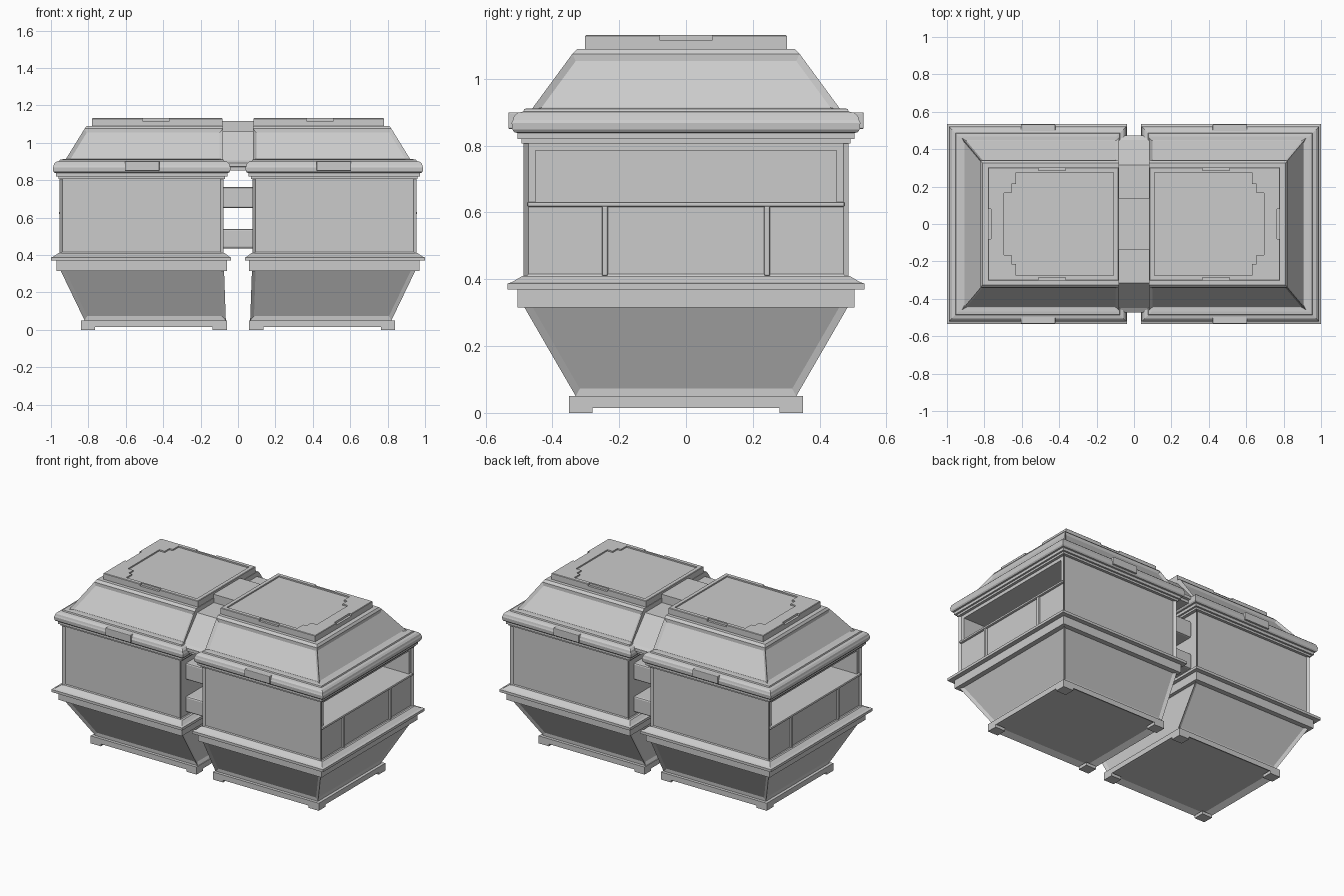
import bpy, bmesh
from mathutils import Vector

if "Cube" in bpy.data.objects:
    bpy.data.objects.remove(bpy.data.objects["Cube"])


def finish(bm, name, mirror=True, bevel=0.0, cutter=None, hidden=False):
    bmesh.ops.recalc_face_normals(bm, faces=bm.faces)
    me = bpy.data.meshes.new(name)
    bm.to_mesh(me)
    bm.free()
    ob = bpy.data.objects.new(name, me)
    bpy.context.collection.objects.link(ob)
    if hidden:
        ob.hide_render = True
        ob.hide_viewport = True
        ob.display_type = 'WIRE'
    if cutter:
        m = ob.modifiers.new("cut", 'BOOLEAN')
        m.operation, m.solver, m.object = 'DIFFERENCE', 'EXACT', cutter
    if bevel:
        m = ob.modifiers.new("bevel", 'BEVEL')
        m.width, m.segments = bevel, 2
    if mirror:
        m = ob.modifiers.new("mirror", 'MIRROR')
        m.use_mirror_merge = False
    return ob


def add_loft(bm, sections):
    """Stack rectangles (z, x0, x1, half_y) into one closed solid."""
    rings = [[bm.verts.new(p) for p in ((a, -h, z), (b, -h, z), (b, h, z), (a, h, z))]
             for z, a, b, h in sections]
    for r, s in zip(rings, rings[1:]):
        for i in range(4):
            j = (i + 1) % 4
            bm.faces.new((r[i], r[j], s[j], s[i]))
    bm.faces.new(rings[0][::-1])
    bm.faces.new(rings[-1])


def add_box(bm, x0, x1, y0, y1, z0, z1):
    v = [[bm.verts.new((x, y, z)) for x, y in ((x0, y0), (x1, y0), (x1, y1), (x0, y1))]
         for z in (z0, z1)]
    for i in range(4):
        j = (i + 1) % 4
        bm.faces.new((v[0][i], v[0][j], v[1][j], v[1][i]))
    bm.faces.new(v[0][::-1])
    bm.faces.new(v[1])


def add_prism(bm, pts, direction):
    base = [bm.verts.new(p) for p in pts]
    top = [bm.verts.new(Vector(p) + Vector(direction)) for p in pts]
    n = len(pts)
    for i in range(n):
        j = (i + 1) % n
        bm.faces.new((base[i], base[j], top[j], top[i]))
    bm.faces.new(base[::-1])
    bm.faces.new(top)


def inset(bm, dirs, width, depth):
    """Sink a framed panel into every face pointing along one of dirs."""
    bmesh.ops.recalc_face_normals(bm, faces=bm.faces)
    bm.normal_update()
    faces = [f for f in bm.faces if any(f.normal.dot(Vector(d)) > 0.7 for d in dirs)]
    bmesh.ops.inset_individual(bm, faces=faces, thickness=width, depth=-depth,
                               use_even_offset=True)


FRONT, BACK, OUT, INNER = (0, -1, 0), (0, 1, 0), (1, 0, 0), (-1, 0, 0)

# base frame with recessed underside and corner feet
bm = bmesh.new()
add_loft(bm, [(0.015, 0.06, 0.84, 0.35), (0.05, 0.06, 0.84, 0.35)])
inset(bm, [(0, 0, -1)], 0.035, 0.02)
finish(bm, "base_frame")
bm = bmesh.new()
for x0, x1 in ((0.06, 0.135), (0.765, 0.84)):
    for y0, y1 in ((-0.35, -0.28), (0.28, 0.35)):
        add_box(bm, x0, x1, y0, y1, 0, 0.02)
finish(bm, "feet")

# tapered hopper
bm = bmesh.new()
add_loft(bm, [(0.05, 0.065, 0.82, 0.33), (0.33, 0.075, 0.955, 0.492)])
inset(bm, [FRONT, BACK, OUT, INNER], 0.02, 0.01)
finish(bm, "hopper")

# waist band and flange
bm = bmesh.new()
add_loft(bm, [(0.315, 0.06, 0.97, 0.505), (0.37, 0.06, 0.97, 0.505), (0.37, 0.037, 1.0, 0.535),
              (0.387, 0.037, 1.0, 0.535), (0.392, 0.05, 0.985, 0.52), (0.41, 0.07, 0.96, 0.49)])
finish(bm, "waist_flange")

# body with a deep side opening
bm = bmesh.new()
add_box(bm, 0.22, 1.2, -0.45, 0.45, 0.632, 0.785)
slot = finish(bm, "opening_cutter", mirror=False, hidden=True)
bm = bmesh.new()
add_loft(bm, [(0.4, 0.078, 0.955, 0.487), (0.825, 0.078, 0.955, 0.487)])
inset(bm, [FRONT, BACK, OUT, INNER], 0.016, 0.012)
finish(bm, "body", cutter=slot)

# side rail and dividers
bm = bmesh.new()
add_box(bm, 0.93, 0.958, -0.475, 0.475, 0.617, 0.632)
for s in (-1, 1):
    add_box(bm, 0.93, 0.955, s * 0.243 - 0.009, s * 0.243 + 0.009, 0.41, 0.62)
finish(bm, "side_rails", bevel=0.005)

# rounded rim
bm = bmesh.new()
add_loft(bm, [(z, 0.075 - d, 0.955 + d, 0.487 + d) for z, d in
              ((0.807, 0.006), (0.82, 0.006), (0.82, 0.018), (0.838, 0.018), (0.84, 0.027),
               (0.848, 0.033), (0.868, 0.035), (0.877, 0.031), (0.888, 0.028), (0.898, 0.018),
               (0.902, 0.0), (0.91, -0.003), (0.912, -0.018))])
finish(bm, "lid_rim")

# front and back grips
bm = bmesh.new()
for s in (-1, 1):
    y = sorted((s * 0.48, s * 0.532))
    add_box(bm, 0.42, 0.605, y[0], y[1], 0.85, 0.9)
finish(bm, "rim_grips", bevel=0.004)

# sloping lid
bm = bmesh.new()
add_loft(bm, [(0.905, 0.08, 0.925, 0.465), (1.075, 0.08, 0.82, 0.34), (1.09, 0.08, 0.81, 0.325)])
bmesh.ops.recalc_face_normals(bm, faces=bm.faces)
slopes = [f for f in bm.faces if f.calc_area() > 0.08 and abs(f.normal.z) < 0.9 and f.normal.x > -0.5]
bmesh.ops.inset_individual(bm, faces=slopes, thickness=0.018, depth=-0.012, use_even_offset=True)
finish(bm, "lid")

# lid cap with stepped recess and edge notches
bm = bmesh.new()
steps = [(0.63, 0.275), (0.63, 0.22), (0.69, 0.22)]
steps = [(0.63, 0.275), (0.63, 0.215), (0.695, 0.215)]
out = [(0.11, -0.275)] + [(x, -y) for x, y in steps] + steps[::-1] + [(0.11, 0.275)]
out[3:3] = [(0.655, -0.215), (0.655, -0.165)]
out[5] = (0.695, -0.165)
out[6:8] = [(0.695, 0.165), (0.655, 0.165), (0.655, 0.215), (0.63, 0.215)]
add_prism(bm, [(x, y, 1.122) for x, y in out], (0, 0, 0.03))
for s in (-1, 1):
    y = sorted((s * 0.287, s * 0.33))
    add_box(bm, 0.365, 0.51, y[0], y[1], 1.117, 1.16)
add_box(bm, 0.765, 0.82, -0.08, 0.08, 1.117, 1.16)
cap_cut = finish(bm, "cap_cutter", mirror=False, hidden=True)
bm = bmesh.new()
add_loft(bm, [(1.085, 0.083, 0.78, 0.302), (1.128, 0.083, 0.78, 0.302), (1.131, 0.086, 0.777, 0.299)])
finish(bm, "lid_cap", cutter=cap_cut)

# bridge joining the two lids
bm = bmesh.new()
half = [(0.455, 0.852), (0.455, 0.87), (0.472, 0.872), (0.472, 0.892), (0.45, 0.905), (0.315, 1.06)]
prof = half + [(-y, z) for y, z in half[::-1]]
add_prism(bm, [(-0.09, y, z) for y, z in prof], (0.18, 0, 0))
finish(bm, "lid_bridge", mirror=False)
bm = bmesh.new()
add_box(bm, -0.09, 0.09, -0.14, 0.14, 1.05, 1.115)
finish(bm, "bridge_block", mirror=False)

# links between the two bodies
bm = bmesh.new()
for z0, z1 in ((0.435, 0.54), (0.65, 0.762)):
    add_box(bm, -0.095, 0.095, -0.42, 0.42, z0, z1)
finish(bm, "body_links", mirror=False, bevel=0.01)
